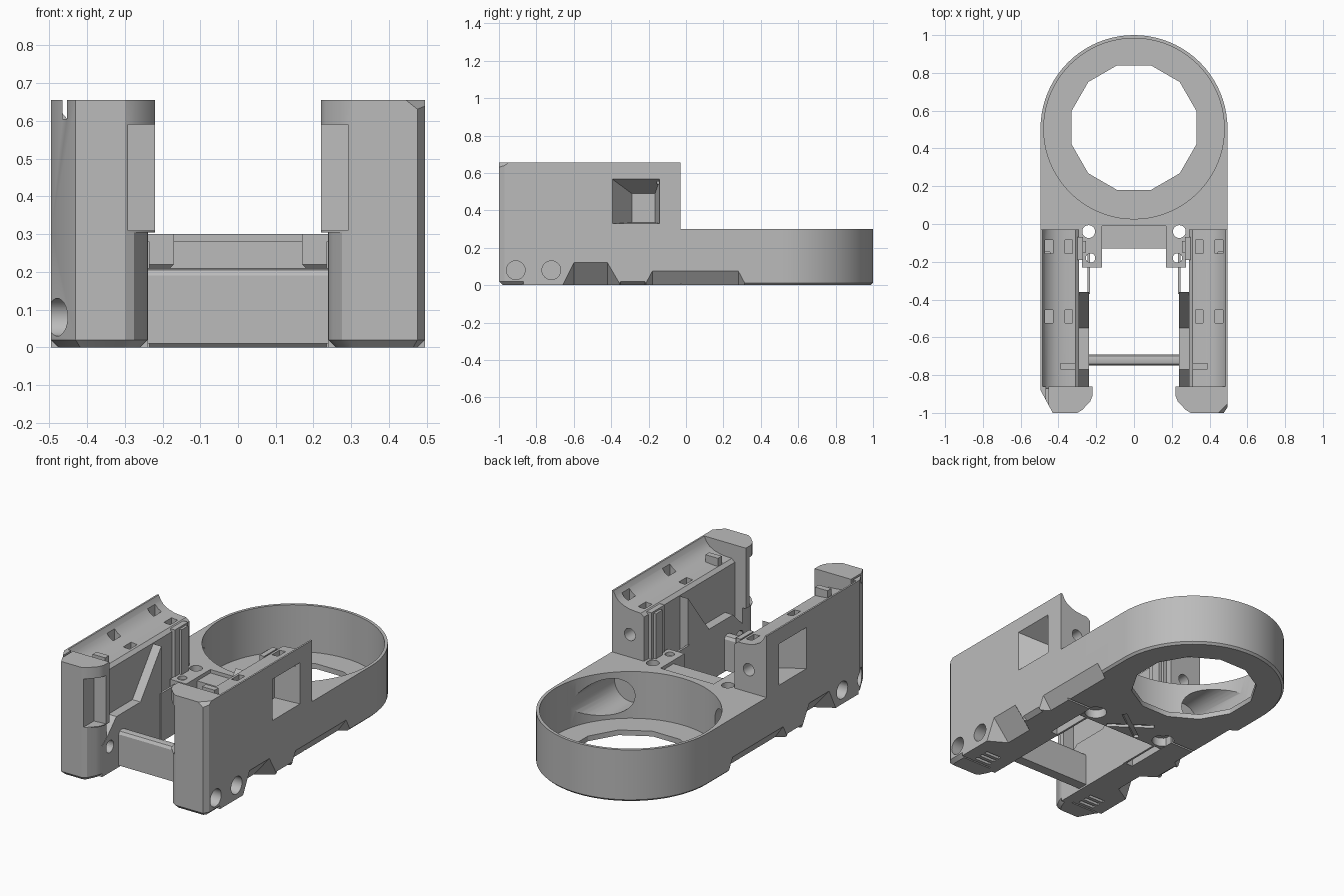
import bpy, bmesh, math
from mathutils import Vector

old = bpy.data.objects.get("Cube")
if old:
    bpy.data.objects.remove(old)

grey = bpy.data.materials.new("mid grey plastic")
grey.use_nodes = True
grey.diffuse_color = (0.5, 0.5, 0.5, 1)
grey.node_tree.nodes["Principled BSDF"].inputs["Base Color"].default_value = (0.5, 0.5, 0.5, 1)


def finish(name, bm):
    bmesh.ops.recalc_face_normals(bm, faces=bm.faces)
    mesh = bpy.data.meshes.new(name)
    bm.to_mesh(mesh)
    bm.free()
    mesh.materials.append(grey)
    ob = bpy.data.objects.new(name, mesh)
    bpy.context.collection.objects.link(ob)
    return ob


def prism(name, outline, axis, a, b, chamfer=0):
    """Extrude a 2D outline along an axis; optionally chamfer its bottom rim."""
    place = {"x": lambda p, t: (t, p[0], p[1]),
             "y": lambda p, t: (p[0], t, p[1]),
             "z": lambda p, t: (p[0], p[1], t)}[axis]
    bm = bmesh.new()
    base = bm.faces.new([bm.verts.new(place(p, a)) for p in outline])
    rim = list(base.edges)
    out = bmesh.ops.extrude_face_region(bm, geom=[base], use_keep_orig=True)
    shift = Vector(place((0, 0), b - a))
    bmesh.ops.translate(bm, vec=shift, verts=[v for v in out["geom"] if isinstance(v, bmesh.types.BMVert)])
    bmesh.ops.recalc_face_normals(bm, faces=bm.faces)
    if chamfer:
        bmesh.ops.bevel(bm, geom=rim, offset=chamfer, segments=1, affect="EDGES")
    return finish(name, bm)


def box(name, x, y, z, chamfer=0):
    return prism(name, [(x[0], y[0]), (x[1], y[0]), (x[1], y[1]), (x[0], y[1])], "z", z[0], z[1], chamfer)


def disc(name, centre, r, axis, a, b, n=32, turn=0):
    pts = [(centre[0] + r * math.cos(turn + math.tau * i / n),
            centre[1] + r * math.sin(turn + math.tau * i / n)) for i in range(n)]
    return prism(name, pts, axis, a, b)


def hull(name, pts):
    bm = bmesh.new()
    for p in pts:
        bm.verts.new(p)
    bmesh.ops.convex_hull(bm, input=bm.verts)
    return finish(name, bm)


def carve(ob, cutters):
    for c in cutters:
        m = ob.modifiers.new("cut", "BOOLEAN")
        m.operation, m.solver, m.object = "DIFFERENCE", "EXACT", c
    bpy.context.view_layer.update()
    mesh = bpy.data.meshes.new_from_object(ob.evaluated_get(bpy.context.evaluated_depsgraph_get()))
    ob.modifiers.clear()
    ob.data = mesh


def discard(cutters):
    for c in cutters:
        bpy.data.objects.remove(c)


def smooth(ob):
    bpy.ops.object.select_all(action="DESELECT")
    ob.select_set(True)
    bpy.context.view_layer.objects.active = ob
    bpy.ops.object.shade_smooth_by_angle(angle=math.radians(30))


def sx(s, a, b):
    return sorted((s * a, s * b))


R, CY, TOP = 0.495, 0.505, 0.655


def edge_cut(s, y0, y1, y2, y3, h, depth):
    """Sloped relief under the lower outer edge."""
    pts = []
    for y, z in ((y0, 0), (y1, h), (y2, h), (y3, 0)):
        pts.append((s * R, y, z))
        pts.append((s * 0.53, y, z))
        pts.append((s * 0.53, y, -0.05))
    pts += [(s * (R - depth), y, -0.01) for y in (y1, y2)]
    return hull("edge_cutter", pts)


# Cup and bridge: one slab with a round rear end
arc = [(R * math.cos(math.pi * i / 40), CY + R * math.sin(math.pi * i / 40)) for i in range(41)]
chassis = prism("cup_and_bridge",
                arc + [(-R, -0.03), (-0.30, -0.03), (-0.30, -0.13), (0.30, -0.13), (0.30, -0.03), (R, -0.03)],
                "z", 0, 0.30, 0.012)
cuts = [disc("cup_cutter", (0, CY), 0.478, "z", 0.03, 0.5, 80),
        disc("floor_cutter", (0, CY + 0.005), 0.342, "z", -0.1, 0.1, 12, math.pi / 12),
        box("step_cutter", (-0.17, 0.17), (-0.2, -0.01), (0.28, 0.4))]
for s in (-1, 1):
    cuts += [disc("pocket_cutter", (s * 0.36, 0.16), 0.105, "y", -0.01, 0.45),
             disc("screw_cutter", (s * 0.24, -0.04), 0.034, "z", -0.1, 0.5, 24),
             disc("head_cutter", (s * 0.24, -0.04), 0.06, "z", -0.1, 0.05, 24),
             edge_cut(s, -0.22, -0.18, 0.28, 0.32, 0.075, 0.06)]
    # Crossed groove under the bridge
    a = Vector((s * 1.4, 1)).normalized() * 0.13
    n = Vector((-a.y, a.x)).normalized() * 0.014
    mid = Vector((0, -0.03))
    cuts.append(prism("groove_cutter", [mid + a + n, mid - a + n, mid - a - n, mid + a - n],
                      "z", -0.1, 0.015))
carve(chassis, cuts)
discard(cuts)
smooth(chassis)

# Side towers
for s in (-1, 1):
    side = "left" if s > 0 else "right"

    # Shared cuts: side holes, underside reliefs and vents
    cuts = [disc("bore_cutter", (y, 0.08), 0.05, "x", *sx(s, 0.36, 0.6), 32) for y in (-0.91, -0.72)]
    cuts += [edge_cut(s, -0.66, -0.60, -0.42, -0.35, 0.12, 0.11),
             edge_cut(s, -0.36, -0.35, -0.22, -0.21, 0.02, 0.04),
             edge_cut(s, -0.22, -0.18, 0.28, 0.32, 0.075, 0.06)]
    for k in range(3):
        y = -0.85 + 0.04 * k
        cuts.append(box("vent_cutter", sx(s, 0.32, 0.42), (y, y + 0.02), (-0.1, 0.02)))

    # Long wall with a hollowed cradle along its top
    profile = [(R, 0), (R, TOP), (0.485, TOP), (0.472, 0.628), (0.452, 0.605), (0.42, 0.588),
               (0.385, 0.578), (0.35, 0.574), (0.31, 0.572), (0.29, 0.555), (0.29, 0)]
    wall = prism(side + "_wall", [(s * x, z) for x, z in profile], "y", -0.87, -0.03)
    window = hull("window_cutter",
                  [(s * 0.51, y, z) for y in (-0.405, -0.138) for z in (0.328, 0.575)] +
                  [(s * 0.35, y, z) for y in (-0.29, -0.165) for z in (0.335, 0.49)])
    extra = [window, disc("screw_cutter", (s * 0.38, 0.43), 0.035, "y", -0.12, 0.1, 24)]
    for y in (-0.12, -0.49):
        for x in (0.345, 0.45):
            extra.append(box("socket_cutter", sx(s, x - 0.02, x + 0.02), (y - 0.035, y + 0.035), (0.54, 0.64)))
    carve(wall, cuts + extra)
    discard(extra)
    smooth(wall)

    # Front block, rounded on its inner corner and chamfered outside
    corner = (R, -0.97, 0.475) if s > 0 else (R, -0.88, 0.43)
    for name, inner, z in (("_front_block", 0.24, (0, 0.305)), ("_front_cap", 0.22, (0.305, TOP))):
        outline = [(corner[0], -0.86), corner[:2], (corner[2], -1), (0.30, -1), (0.275, -0.985),
                   (inner + 0.012, -0.94), (inner, -0.91), (inner, -0.86)]
        block = prism(side + name, [(s * x, y) for x, y in outline], "z", z[0], z[1],
                      0.02 if z[0] == 0 else 0)
        extra = []
        if z[0]:
            # Upright recess in the inner corner
            extra = [prism("recess_cutter", [(s * x, y) for x, y in
                                             ((0.291, -1.02), (0.291, -0.90), (0.19, -0.89), (0.19, -1.02))],
                           "z", 0.31, 0.59)]
            # Trimmed top corner on one side, narrow notch on the other
            if s > 0:
                extra.append(hull("trim_cutter", [(0.525, -1.03, 0.685), (0.378, -1.03, 0.685),
                                                  (0.525, -0.883, 0.685), (0.525, -1.03, 0.567)]))
            else:
                extra.append(box("notch_cutter", (-0.465, -0.453), (-1.1, -0.8), (0.605, 0.7)))
        carve(block, cuts[:1] + extra)
        discard(extra)
        smooth(block)
    discard(cuts)

    # Stepped inner rail with a round side hole
    rail = [(-0.90, 0), (-0.90, 0.18), (-0.87, 0.20), (-0.77, 0.30), (-0.55, 0.30), (-0.36, 0.55), (-0.36, 0)]
    inner_rail = prism(side + "_inner_rail", rail, "x", *sx(s, 0.238, 0.295))
    hole = disc("rail_hole_cutter", (-0.83, 0.15), 0.035, "x", *sx(s, 0.2, 0.28), 24)
    carve(inner_rail, [hole])
    discard([hole])

    # Thin fin, rear post and latch pin
    box(side + "_thin_fin", sx(s, 0.234, 0.246), (-0.37, -0.12), (0, 0.28))
    box(side + "_rear_post", sx(s, 0.27, 0.30), (-0.19, -0.07), (0.2, 0.57))
    box(side + "_post_step", sx(s, 0.255, 0.28), (-0.15, -0.09), (0.2, 0.56))
    box(side + "_latch_pin", sx(s, 0.31, 0.39), (-0.77, -0.735), (0.55, 0.62))

    # Screw tab hanging off the bridge
    tab = box(side + "_screw_tab", sx(s, 0.17, 0.275), (-0.23, -0.125), (0.20, 0.30), 0.02)
    hole = disc("tab_cutter", (s * 0.23, -0.18), 0.025, "z", 0, 0.5, 24)
    carve(tab, [hole])
    discard([hole])

# Front cross bar with a rounded top
bar = [(-0.75, 0.01), (-0.75, 0.19), (-0.74, 0.205), (-0.72, 0.21), (-0.70, 0.205), (-0.69, 0.19), (-0.69, 0.01)]
smooth(prism("cross_bar", bar, "x", -0.25, 0.25))
